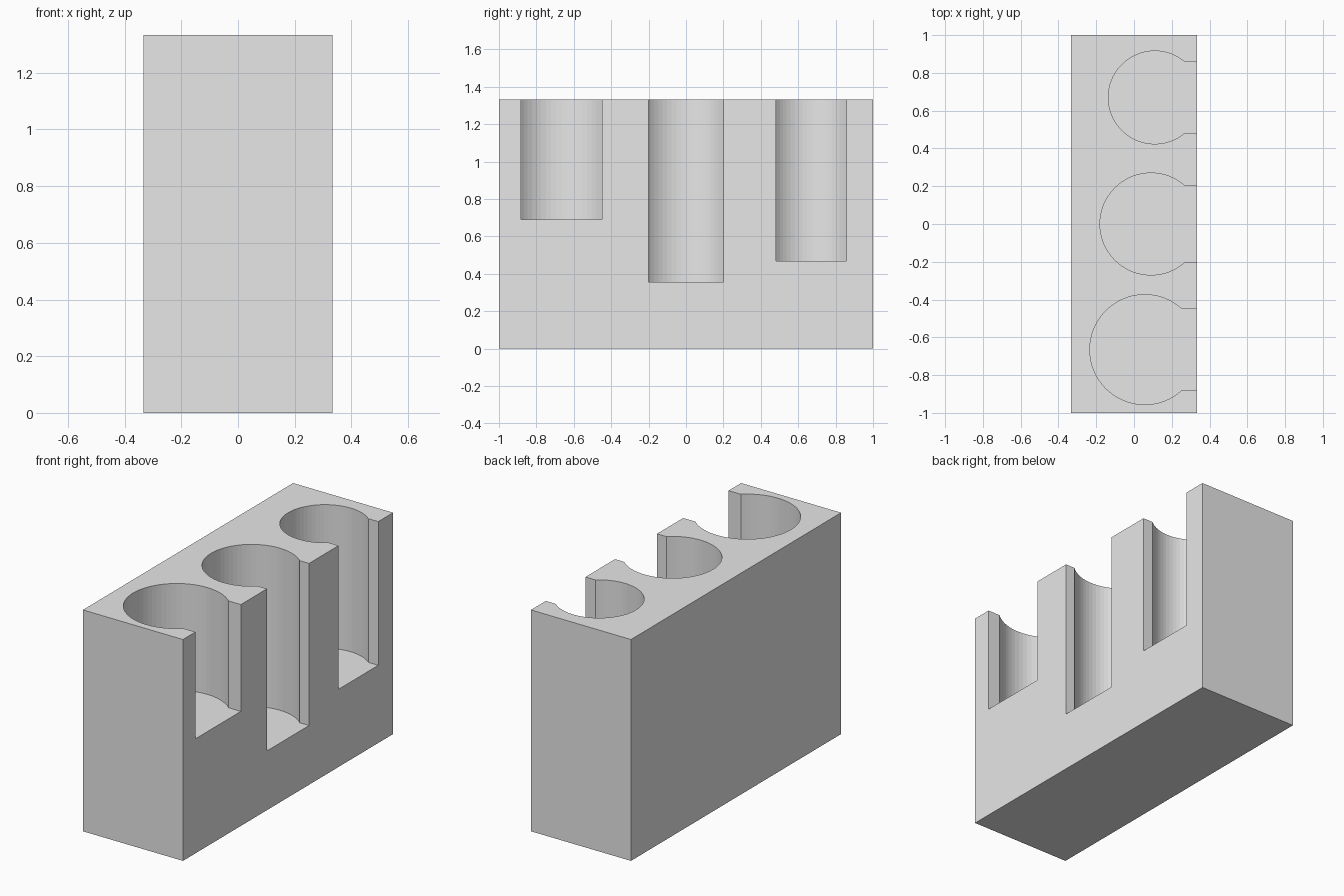
import bpy
import bmesh
from math import acos, asin, cos, pi, sin, sqrt

default = bpy.data.objects.get("Cube")
if default:
    bpy.data.objects.remove(default, do_unlink=True)

WIDTH, LENGTH, HEIGHT = 2 / 3, 2.0, 4 / 3
SEGMENTS = 48

grey = bpy.data.materials.new("plain_grey")
grey.use_nodes = True
grey.diffuse_color = (0.8, 0.8, 0.8, 1)
grey.node_tree.nodes["Principled BSDF"].inputs["Base Color"].default_value = (0.8, 0.8, 0.8, 1)


def prism(name, outline, bottom, top):
    """Extrude a flat outline upward into a closed solid."""
    bm = bmesh.new()
    base = bm.faces.new([bm.verts.new((x, y, bottom)) for x, y in outline])
    extruded = bmesh.ops.extrude_face_region(bm, geom=[base])["geom"]
    verts = [g for g in extruded if isinstance(g, bmesh.types.BMVert)]
    bmesh.ops.translate(bm, verts=verts, vec=(0, 0, top - bottom))
    bmesh.ops.recalc_face_normals(bm, faces=bm.faces)
    mesh = bpy.data.meshes.new(name)
    bm.to_mesh(mesh)
    bm.free()
    mesh.materials.append(grey)
    obj = bpy.data.objects.new(name, mesh)
    bpy.context.collection.objects.link(obj)
    return obj


def keyhole(cx, cy, radius, half_slot):
    """Round pocket outline with a narrower slot running out through +x."""
    start = asin(half_slot / radius)
    sweep = 2 * (pi - start)
    points = []
    for i in range(SEGMENTS + 1):
        a = start + sweep * i / SEGMENTS
        points.append((cx + radius * cos(a), cy + radius * sin(a)))
    outside = WIDTH / 2 + 0.1
    return points + [(outside, cy - half_slot), (outside, cy + half_slot)]


# Solid block
w, l = WIDTH / 2, LENGTH / 2
block = prism("holder_block", [(-w, -l), (w, -l), (w, l), (-w, l)], 0, HEIGHT)

# Three pockets: centre x, centre y, radius, half slot width, floor height
pockets = {
    "front_pocket": (0.057, -0.665, 0.291, 0.216, 0.69),
    "middle_pocket": (0.09, 0, 0.27, 0.2, 0.357),
    "back_pocket": (0.11, 0.67, 0.246, 0.189, 0.468),
}
bpy.context.view_layer.objects.active = block
for name, (cx, cy, radius, half_slot, floor) in pockets.items():
    cutter = prism(name + "_cutter", keyhole(cx, cy, radius, half_slot), floor, HEIGHT + 0.1)
    cutter.hide_render = True
    cut = block.modifiers.new(name, "BOOLEAN")
    cut.operation = "DIFFERENCE"
    cut.solver = "EXACT"
    cut.object = cutter
    bpy.ops.object.modifier_apply(modifier=cut.name)
    bpy.data.objects.remove(cutter, do_unlink=True)
